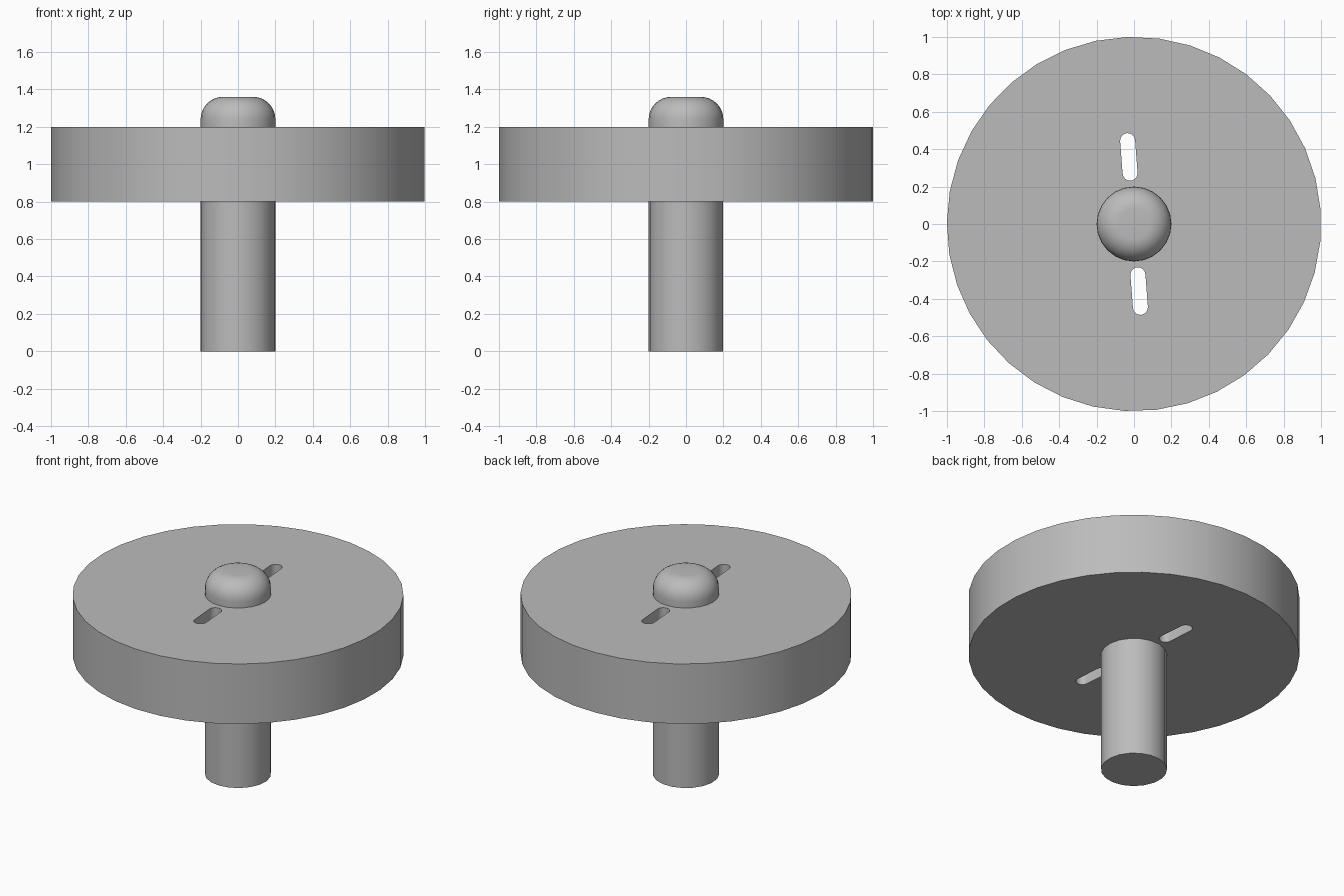
import bpy, bmesh, math
from mathutils import Matrix, Vector

if "Cube" in bpy.data.objects:
    bpy.data.objects.remove(bpy.data.objects["Cube"], do_unlink=True)

TURN = math.radians(4.4)

grey = bpy.data.materials.new("plain grey")
grey.use_nodes = True
GREY = (0.5, 0.5, 0.5, 1)
grey.diffuse_color = GREY
grey.node_tree.nodes["Principled BSDF"].inputs["Base Color"].default_value = GREY


def extrude_outline(name, outline, z0, z1):
    """Closed prism from a counter-clockwise outline."""
    bm = bmesh.new()
    base = bm.faces.new([bm.verts.new((x, y, z0)) for x, y in outline])
    new = bmesh.ops.extrude_face_region(bm, geom=[base])["geom"]
    top = [v for v in new if isinstance(v, bmesh.types.BMVert)]
    bmesh.ops.translate(bm, verts=top, vec=(0, 0, z1 - z0))
    bmesh.ops.recalc_face_normals(bm, faces=bm.faces)
    mesh = bpy.data.meshes.new(name)
    bm.to_mesh(mesh)
    bm.free()
    obj = bpy.data.objects.new(name, mesh)
    bpy.context.collection.objects.link(obj)
    mesh.materials.append(grey)
    return obj


def arc(radius, start, sweep, count, cy=0.0):
    return [(radius * math.cos(start + sweep * i / count),
             cy + radius * math.sin(start + sweep * i / count)) for i in range(count + 1)]


def circle(radius, sides, start):
    return arc(radius, start, 2 * math.pi, sides)[:-1]


def smooth(obj):
    bpy.ops.object.select_all(action="DESELECT")
    obj.select_set(True)
    bpy.context.view_layer.objects.active = obj
    bpy.ops.object.shade_smooth_by_angle(angle=math.radians(35))


# Wheel with two slots cut right through
wheel = extrude_outline("wheel", circle(1, 37, TURN), 0.8, 1.2)
stadium = arc(0.04, 0, math.pi, 8, 0.447) + arc(0.04, math.pi, math.pi, 8, 0.272)
for name, angle in (("back_slot_cutter", TURN), ("front_slot_cutter", TURN + math.pi)):
    cutter = extrude_outline(name, stadium, 0.7, 1.3)
    cutter.data.transform(Matrix.Rotation(angle, 4, "Z"))
    cutter.hide_render = True
    cutter.hide_set(True)
    cut = wheel.modifiers.new(name, "BOOLEAN")
    cut.operation = "DIFFERENCE"
    cut.solver = "EXACT"
    cut.object = cutter

# Bake the cuts, then drop the cutters
bpy.context.view_layer.objects.active = wheel
wheel.select_set(True)
for mod in list(wheel.modifiers):
    helper = mod.object
    bpy.ops.object.modifier_apply(modifier=mod.name)
    bpy.data.objects.remove(helper, do_unlink=True)
smooth(wheel)

# Shaft below the wheel
smooth(extrude_outline("shaft", circle(0.2, 19, -math.pi / 2), 0, 0.8))

# Rounded cap above the wheel: spun profile
bm = bmesh.new()
profile = [(0.2, 1.2)] + [(0.08 + x, z) for x, z in arc(0.12, 0, math.pi / 2, 8, 1.24)] + [(0, 1.36)]
verts = [bm.verts.new((x, 0, z)) for x, z in profile]
edges = [bm.edges.new(pair) for pair in zip(verts, verts[1:])]
bmesh.ops.spin(bm, geom=verts + edges, cent=(0, 0, 0), axis=(0, 0, 1),
               angle=2 * math.pi, steps=24, use_merge=True)
bmesh.ops.remove_doubles(bm, verts=bm.verts, dist=0.0001)
bmesh.ops.recalc_face_normals(bm, faces=bm.faces)
if sum(f.normal.dot(f.calc_center_median() - Vector((0, 0, 1.2))) for f in bm.faces) < 0:
    bmesh.ops.reverse_faces(bm, faces=bm.faces)
mesh = bpy.data.meshes.new("cap")
bm.to_mesh(mesh)
bm.free()
mesh.materials.append(grey)
cap = bpy.data.objects.new("cap", mesh)
bpy.context.collection.objects.link(cap)
smooth(cap)
